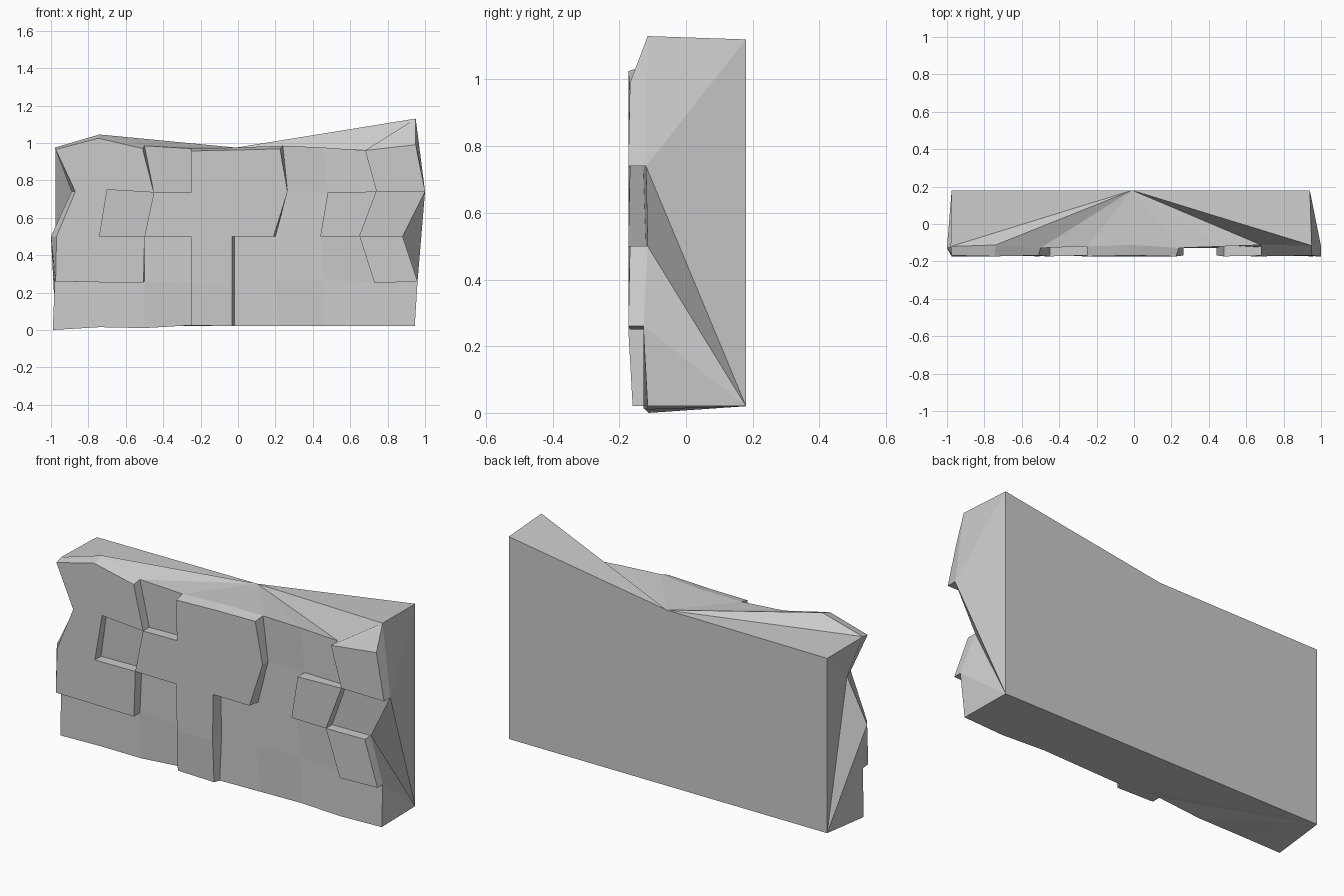
import bpy, bmesh
from mathutils import Vector

if "Cube" in bpy.data.objects:
    bpy.data.objects.remove(bpy.data.objects["Cube"])

# Joint lines of the masonry, bottom to top: x and z per course
XS = [[-.99, -.74, -.5, -.25, -.02, .22, .46, .7, .945],
      [-.98, -.74, -.5, -.25, -.02, .2, .46, .73, .96],
      [-1, -.74, -.5, -.25, -.02, .2, .44, .65, .88],
      [-.89, -.7, -.45, -.25, -.01, .265, .48, .74, 1.0],
      [-.98, -.74, -.5, -.25, -.02, .24, .46, .68, .95]]
ZS = [[0, .015, .01, .025, .02, .02, .02, .02, .02],
      [.26, .255, .26, .25, .26, .27, .27, .25, .26],
      [.5] * 9,
      [.74, .75, .735, .735, .735, .74, .735, .74, .74],
      [.975, 1.045, .985, .97, .975, .985, .975, .96, 1.13]]
# Raised stones: # = raised, . = recessed (top course first)
STONES = ["##.##..#",
          "#.###.#.",
          "##.#...#",
          "...#...."][::-1]
# Where the raised outline differs from the joint line (row, column): x, z
INSET = {(4, 0): (-.975, .965), (4, 1): (-.745, 1.025), (4, 2): (-.51, .97),
         (4, 3): (-.25, .957), (4, 4): (-.02, .962), (4, 5): (.225, .968),
         (4, 8): (.95, .99), (3, 0): (-.87, .74), (2, 0): (-.97, .5),
         (1, 0): (-.975, .26), (2, 4): (-.032, .5), (1, 4): (-.032, .25),
         (0, 4): (-.032, .02), (2, 5): (.19, .5), (1, 2): (-.505, .255)}

bm = bmesh.new()
grid = [[bm.verts.new((XS[r][c], -.12 - .008 * ((r + 2 * c) % 3 - 1), ZS[r][c]))
         for c in range(9)] for r in range(5)]
place = {v: (r, c) for r, row in enumerate(grid) for c, v in enumerate(row)}
for r in (0, 2, 4):
    grid[r][8].co.y = -.115

# Front cells
raised = []
for r in range(4):
    for c in range(8):
        f = bm.faces.new((grid[r][c], grid[r][c + 1], grid[r + 1][c + 1], grid[r + 1][c]))
        if STONES[r][c] == "#":
            raised.append(f)

# Flat back with a dip in its top edge
bl, br, tr, tm, tl = [bm.verts.new((x, .18, z)) for x, z in
                      ((-.975, .02), (.94, .02), (.94, 1.12), (-.01, .975), (-.975, .97))]
bm.faces.new((bl, tl, tm, tr, br))


def fan(hub, verts):
    for a, b in zip(verts, verts[1:]):
        bm.faces.new((hub, a, b))


# Ends, top and underside
for side, low, high in ((0, bl, tl), (8, br, tr)):
    edge = [row[side] for row in grid]
    fan(low, edge[:4] + [high])
    fan(high, edge[3:])
fan(tm, [tl] + grid[4][:1])
fan(tm, grid[4] + [tr])
fan(bl, grid[0][:5] + [br])
fan(br, grid[0][4:])

# Raise the stones, keeping track of which joint each new corner came from
lookup = {tuple(round(k, 5) for k in v.co): rc for v, rc in place.items()}
ext = bmesh.ops.extrude_face_region(bm, geom=raised)
for v in [g for g in ext["geom"] if isinstance(g, bmesh.types.BMVert)]:
    rc = lookup[tuple(round(k, 5) for k in v.co)]
    x, z = INSET.get(rc, (v.co.x, v.co.z))
    y = -.16 if rc[0] == 0 else -.168 - .005 * ((rc[0] + rc[1]) % 2)
    v.co = Vector((x, y, z))
bmesh.ops.delete(bm, geom=[f for f in raised if f.is_valid], context="FACES_ONLY")
bmesh.ops.recalc_face_normals(bm, faces=bm.faces)

mesh = bpy.data.meshes.new("stone_wall")
bm.to_mesh(mesh)
bm.free()
bpy.context.collection.objects.link(bpy.data.objects.new("stone_wall", mesh))
